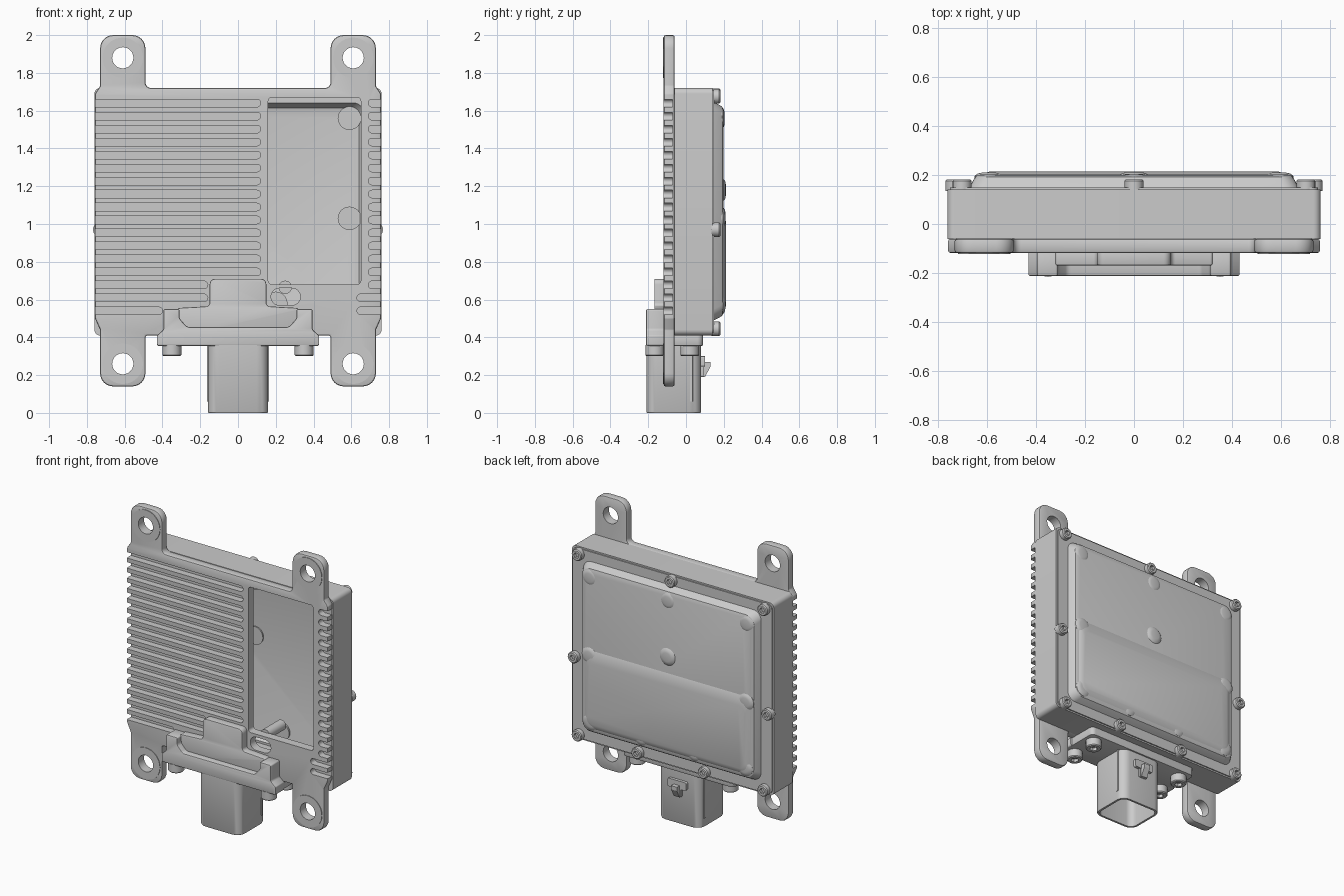
import bpy, bmesh, math
from mathutils import Vector

if "Cube" in bpy.data.objects:
    bpy.data.objects.remove(bpy.data.objects["Cube"])

def rounded(pts, n=6):
    """2D outline from (x, z, corner radius) points."""
    out = []
    for i, (x, z, r) in enumerate(pts):
        p = Vector((x, z))
        a = (Vector(pts[i - 1][:2]) - p).normalized()
        b = (Vector(pts[(i + 1) % len(pts)][:2]) - p).normalized()
        if r == 0:
            out.append(p)
            continue
        half = a.angle(b) / 2
        c = p + (a + b).normalized() * (r / math.sin(half))
        s = p + a * (r / math.tan(half)) - c
        e = p + b * (r / math.tan(half)) - c
        sweep = s.angle_signed(e)
        for k in range(n + 1):
            t = -sweep * k / n
            out.append(c + Vector((s.x * math.cos(t) - s.y * math.sin(t),
                                   s.x * math.sin(t) + s.y * math.cos(t))))
    return out

def rect(x0, x1, z0, z1, r):
    return rounded([(x0, z0, r), (x1, z0, r), (x1, z1, r), (x0, z1, r)])

def circle(x, z, r, hexagon=False, n=24):
    out = []
    for k in range(n):
        a = math.tau * k / n
        q = r
        if hexagon:
            q = r * math.cos(math.pi / 6) / math.cos(a % (math.pi / 3) - math.pi / 6)
        out.append(Vector((x + q * math.cos(a), z + q * math.sin(a))))
    return out

def loft(name, rings, closed=False, axis='y', bevel=0):
    """Skin (outline, level) rings; capped unless closed on itself."""
    bm = bmesh.new()
    loops = [[bm.verts.new((p.x, d, p.y) if axis == 'y' else (p.x, p.y, d)) for p in o]
             for o, d in rings]
    n = len(loops[0])
    for a, b in list(zip(loops, loops[1:])) + ([(loops[-1], loops[0])] if closed else []):
        for i in range(n):
            bm.faces.new((a[i], a[(i + 1) % n], b[(i + 1) % n], b[i]))
    if not closed:
        bm.faces.new(loops[0])
        bm.faces.new(loops[-1])
    bmesh.ops.recalc_face_normals(bm, faces=bm.faces)
    me = bpy.data.meshes.new(name)
    bm.to_mesh(me)
    bm.free()
    ob = bpy.data.objects.new(name, me)
    bpy.context.collection.objects.link(ob)
    if bevel:
        m = ob.modifiers.new("bevel", 'BEVEL')
        m.width, m.segments, m.limit_method, m.angle_limit = bevel, 2, 'ANGLE', math.radians(50)
    return ob

def prism(name, outline, d0, d1, axis='y', bevel=0):
    return loft(name, [(outline, d0), (outline, d1)], axis=axis, bevel=bevel)

def frame(name, outer, inner, d0, d1, axis='y'):
    return loft(name, [(outer, d0), (outer, d1), (inner, d1), (inner, d0)], True, axis)

def screw(name, x, z, r, d0, d1, axis='y'):
    s = 1 if d1 > d0 else -1
    return loft(name, [(circle(x, z, r), d0), (circle(x, z, r), d1 - s * .006),
                       (circle(x, z, r - .006), d1), (circle(x, z, r * .5, True), d1),
                       (circle(x, z, r * .5, True), d1 - s * .02)], axis=axis)

def mirrored(half):
    return half + [(-p[0],) + tuple(p[1:]) for p in reversed(half)]

# Front plate with four mounting ears
half = [(.49, 1.72, .03), (.49, 2, .07), (.73, 2, .07), (.73, 1.73, .02), (.757, 1.69, .02),
        (.757, .50, .02), (.73, .44, .02), (.73, .14, .07), (.49, .14, .07), (.49, .41, 0)]
plate = prism("front_plate", rounded(mirrored(half)), -.118, -.06, bevel=.01)

# Cutters: cooling grooves, window, slot and ear holes
cutters = []
for i in range(17):
    z = 1.64 - i * .06875
    left_end = .12 if i < 14 else (-.16 if i < 16 else -.40)
    right_start = .69 if i < 15 else .63
    for x0, x1 in ((-.8, left_end), (right_start, .8)):
        cutters.append(prism("groove_cutter", rect(x0, x1, z - .02, z + .02, .0195), -.2, -.072))
cutters.append(prism("window_cutter", rect(.16, .65, .68, 1.67, .02), -.2, 0))
cutters.append(prism("slot_cutter", rect(.175, .33, .57, .66, .044), -.2, 0))
ears = [(sx * .61, z) for sx in (-1, 1) for z in (.26, 1.88)]
for x, z in ears:
    cutters.append(prism("hole_cutter", circle(x, z, .056, n=32), -.2, 0))
    frame("ear_washer_face", circle(x, z, .107, n=32), circle(x, z, .056, n=32), -.122, -.11)
bpy.ops.object.select_all(action='DESELECT')
for c in cutters:
    c.select_set(True)
bpy.context.view_layer.objects.active = cutters[0]
bpy.ops.object.join()
cutter = cutters[0]
cutter.hide_render = True
m = plate.modifiers.new("cut", 'BOOLEAN')
m.operation, m.object, m.solver = 'DIFFERENCE', cutter, 'EXACT'

# Hollow housing walls
frame("housing_walls", rect(-.76, .76, .41, 1.72, .03), rect(-.69, .69, .48, 1.67, .03), -.062, .14)
prism("inner_post", circle(.25, .665, .035), -.065, .11)

# Stamped rear cover, thin so it reads through the window
def cover_ring(x, z0, z1, r, y):
    return (rect(-x, x, z0, z1, r), y)
cover = loft("rear_cover", [cover_ring(.75, .42, 1.71, .03, .14), cover_ring(.75, .42, 1.71, .03, .148),
                            cover_ring(.67, .49, 1.645, .06, .148), cover_ring(.655, .505, 1.63, .06, .178),
                            cover_ring(.645, .515, 1.62, .06, .192), cover_ring(.625, .535, 1.60, .06, .199)])
bm = bmesh.new()
bm.from_mesh(cover.data)
bm.faces.ensure_lookup_table()
bmesh.ops.delete(bm, geom=[f for f in bm.faces if len(f.verts) > 4 and f.calc_center_median().y < .145],
                 context='FACES_ONLY')
bm.to_mesh(cover.data)
bm.free()
m = cover.modifiers.new("sheet", 'SOLIDIFY')
m.thickness, m.offset = .008, -1
loft("cover_raised_panel", [cover_ring(.63, .53, 1.08, .05, .193), cover_ring(.615, .545, 1.06, .05, .203),
                            cover_ring(.59, .57, 1.0, .05, .213)])

# Round dimples pressed in the cover
def dimple(x, z, y):
    loft("cover_dimple", [(circle(x, z, .062), y - .02), (circle(x, z, .058), y),
                          (circle(x, z, .045), y + .009), (circle(x, z, .03), y + .012)])
for x, z, y in [(0, 1.18, .199), (0, 1.56, .192), (-.59, 1.56, .19), (.59, 1.56, .19),
                (-.59, 1.03, .197), (.59, 1.03, .197), (-.58, .58, .196), (.58, .58, .196),
                (-.2, .58, .196), (.2, .58, .196)]:
    dimple(x, z, y)

# Cover screws
for x, z in [(-.70, 1.675), (.70, 1.675), (0, 1.68), (-.73, .97), (.73, .97),
             (-.70, .445), (.70, .445), (-.25, .445), (.25, .445)]:
    screw("cover_screw", x, z, .038, .135, .182)

# Connector bracket: raised U rim, inner slab with tongue, lower flange
half = [(.43, .355, .01), (.43, .41, .01), (.395, .44, .02), (.395, .55, .01),
        (.31, .55, .01), (.31, .50, .03), (.27, .455, .03)]
prism("bracket_rim", rounded(mirrored([p for p in reversed(half)])), -.212, -.11, bevel=.008)
half = [(.15, .71, .03), (.15, .565, .02), (.32, .555, .01), (.32, .40, 0)]
prism("bracket_slab", rounded(mirrored(half)), -.168, -.10, bevel=.006)
prism("connector_flange", rect(-.42, .42, -.20, .09, .03), .355, .415, axis='z', bevel=.006)
for x in (-.35, .35):
    for y in (-.165, .02):
        screw("bracket_screw", x, y, .05, .36, .30, axis='z')

# Connector socket, open below, with latch
outer, inner = rect(-.16, .16, -.21, .08, .06), rect(-.143, .143, -.193, .063, .045)
loft("connector_socket", [(outer, .36), (outer, .006), (rect(-.157, .157, -.207, .077, .058), 0),
                          (inner, 0), (inner, .32)], axis='z')
prism("latch_base", rect(-.07, .07, .245, .30, .01), .07, .10)
prism("latch_stem", rect(-.03, .03, .19, .25, .008), .07, .095)
latch = [Vector(p) for p in ((.07, .27), (.13, .27), (.13, .245), (.10, .19), (.07, .19))]
o = prism("latch_wedge", latch, -.022, .022)
for v in o.data.vertices:
    v.co.x, v.co.y = v.co.y, v.co.x
o.data.flip_normals()
for x in (-.165, .145):
    prism("socket_rib", rect(x, x + .02, .02, .036, .004), .06, .36, axis='z')

# Apply modifiers, drop the cutter, shade
objs = [o for o in bpy.data.objects if o is not cutter]
bpy.ops.object.select_all(action='DESELECT')
for o in objs:
    o.select_set(True)
bpy.context.view_layer.objects.active = plate
bpy.ops.object.convert(target='MESH')
bpy.data.objects.remove(cutter)
bpy.ops.object.shade_smooth_by_angle(angle=math.radians(28))
